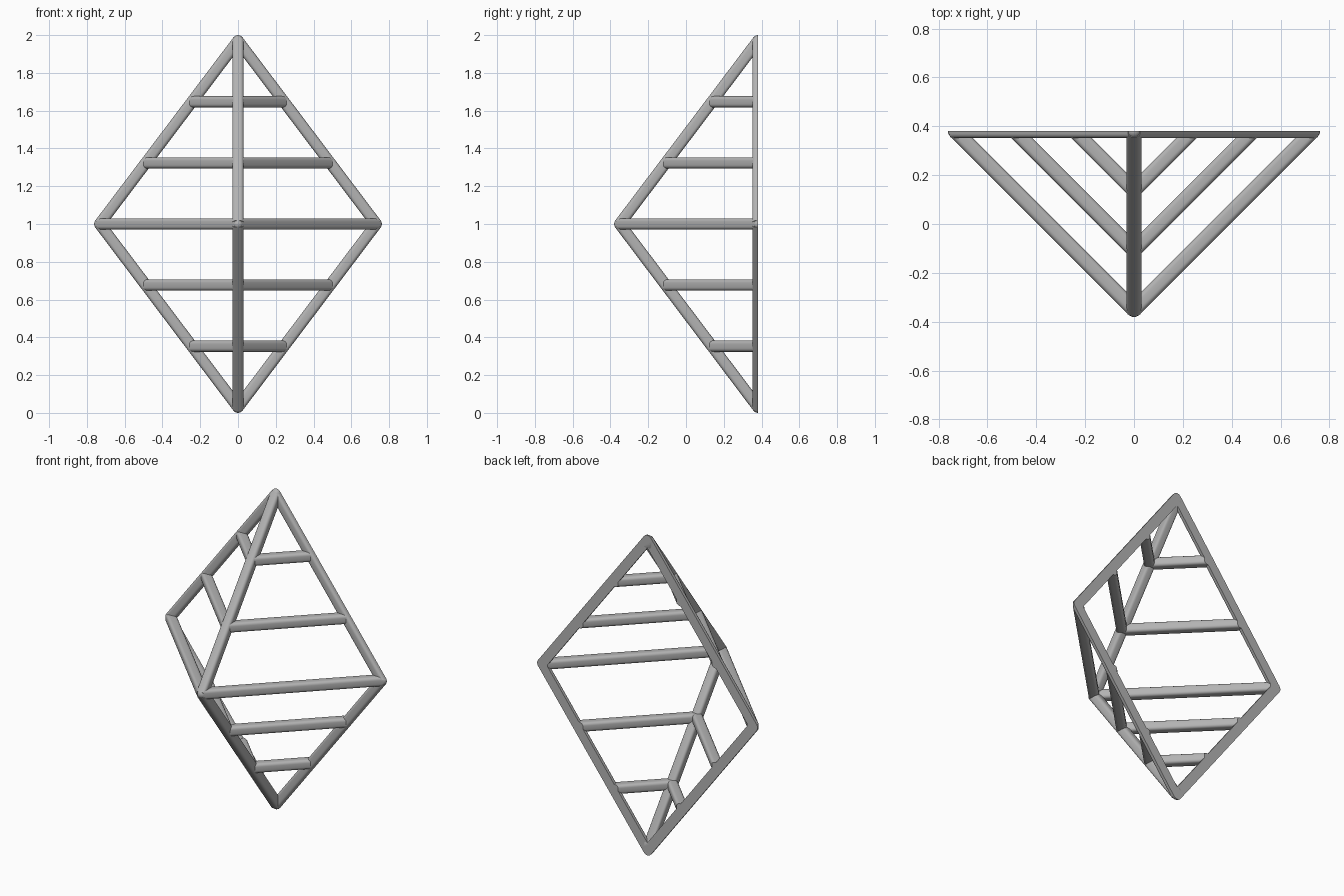
import bpy, bmesh, math
from mathutils import Vector, Matrix

cube = bpy.data.objects.get("Cube")
if cube:
    bpy.data.objects.remove(cube, do_unlink=True)

R = 0.03            # half thickness of every bar
CORNER = 0.018      # rounding of the bar section
W = 0.732           # joint distance sideways
H = 0.97            # joint distance up and down
BACK = 0.381        # flat back plane

grey = bpy.data.materials.new("warm_grey")
grey.use_nodes = True
colour = (0.45, 0.45, 0.45, 1)
grey.diffuse_color = colour
grey.node_tree.nodes["Principled BSDF"].inputs["Base Color"].default_value = colour


def finish(name, bm, mirror):
    """Trim at the back plane, cap, shade and mirror a part."""
    cut = bmesh.ops.bisect_plane(
        bm, geom=bm.verts[:] + bm.edges[:] + bm.faces[:],
        plane_co=(0, BACK, 0), plane_no=(0, 1, 0), clear_outer=True)
    rim = [e for e in bm.edges if e.is_boundary]
    if rim:
        bmesh.ops.holes_fill(bm, edges=rim)
    bmesh.ops.recalc_face_normals(bm, faces=bm.faces[:])
    mesh = bpy.data.meshes.new(name)
    bm.to_mesh(mesh)
    bm.free()
    mesh.materials.append(grey)
    obj = bpy.data.objects.new(name, mesh)
    bpy.context.collection.objects.link(obj)
    bpy.ops.object.select_all(action="DESELECT")
    obj.select_set(True)
    bpy.context.view_layer.objects.active = obj
    bpy.ops.object.shade_smooth_by_angle(angle=math.radians(40))
    if mirror:
        obj.modifiers.new("Mirror", "MIRROR").use_axis = (True, False, False)


def section(steps=4):
    """Rounded square, as points in the plane across the bar."""
    points = []
    for quarter in range(4):
        mid = math.radians(45 + 90 * quarter)
        cx = math.copysign(R - CORNER, math.cos(mid))
        cy = math.copysign(R - CORNER, math.sin(mid))
        for i in range(steps + 1):
            a = math.radians(90 * (quarter + i / steps))
            points.append((cx + CORNER * math.cos(a), cy + CORNER * math.sin(a)))
    return points


def bar(name, a, b, side, mirror=False):
    """Straight bar from a to b, with one section axis along side."""
    a, b, side = Vector(a), Vector(b), Vector(side)
    across = (b - a).normalized().cross(side)
    bm = bmesh.new()
    rings = [[bm.verts.new(p + side * u + across * v) for u, v in section()]
             for p in (a, b)]
    n = len(rings[0])
    for i in range(n):
        j = (i + 1) % n
        bm.faces.new((rings[0][i], rings[0][j], rings[1][j], rings[1][i]))
    for ring in rings:
        bm.faces.new(ring)
    finish(name, bm, mirror)


def joint(name, centre, mirror=False):
    bm = bmesh.new()
    bmesh.ops.create_icosphere(bm, subdivisions=3, radius=R,
                               matrix=Matrix.Translation(centre))
    finish(name, bm, mirror)


front = (0, BACK - W, 1)
corner = (W, BACK, 1)

# Sloping edges and the tips they meet in
for label, s in (("upper", 1), ("lower", -1)):
    tip = (0, BACK, 1 + s * H)
    bar(label + "_front_edge", tip, front, (1, 0, 0))
    bar(label + "_back_edges", tip, corner, (0, 1, 0), mirror=True)
    joint(label + "_tip", tip)

# Horizontal rungs, shorter towards the tips
for label, level in (("bottom", -2), ("low", -1), ("middle", 0), ("high", 1), ("top", 2)):
    reach = W * (1 - abs(level) / 3)
    z = 1 + H * level / 3
    bar(label + "_rungs", (0, BACK - reach, z), (reach, BACK, z), (0, 0, 1), mirror=True)

# Rounded corners at mid height
joint("front_corner", front)
joint("side_corners", corner, mirror=True)
